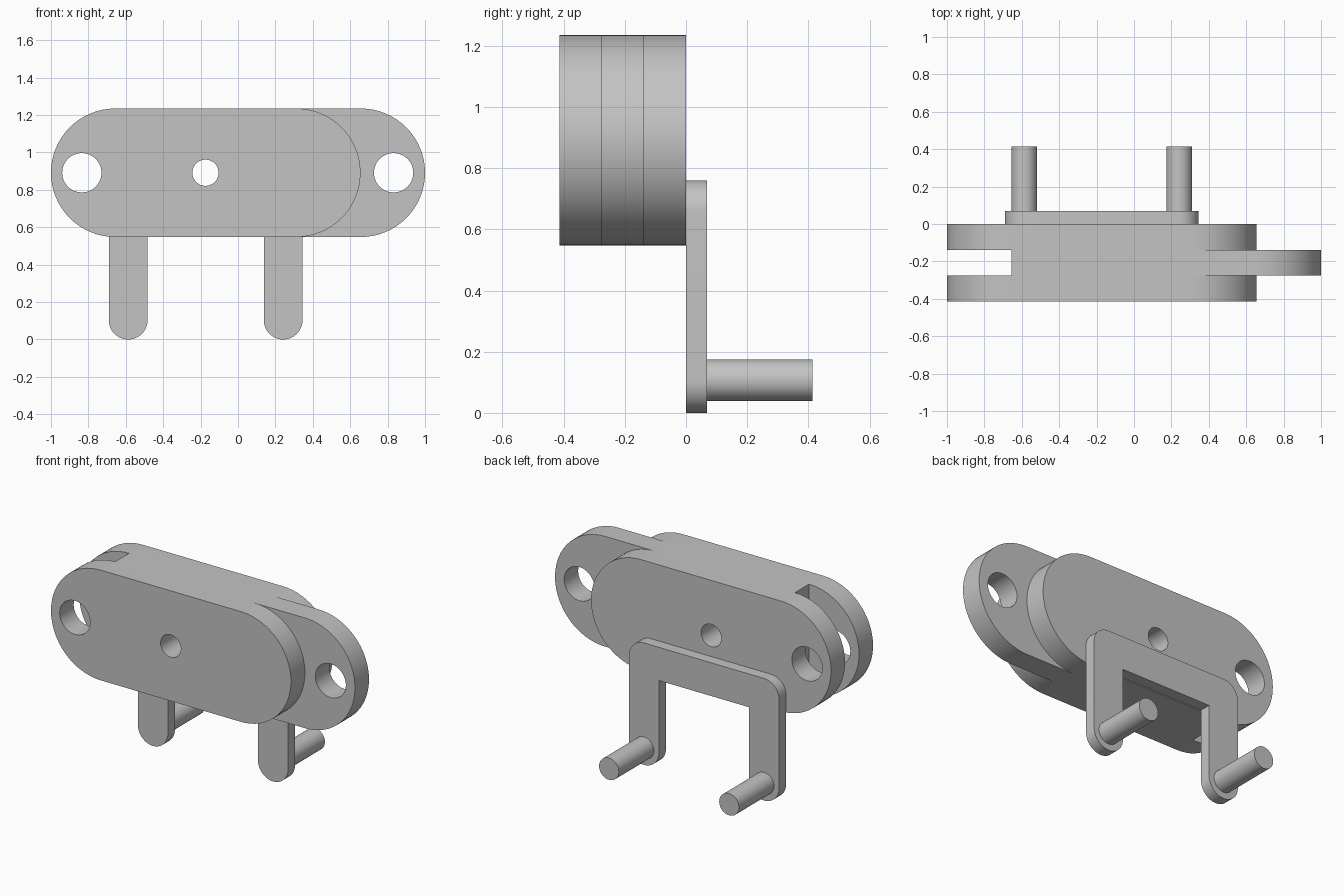
import bpy
import bmesh
from math import cos, sin, pi

if "Cube" in bpy.data.objects:
    bpy.data.objects.remove(bpy.data.objects["Cube"], do_unlink=True)

grey = bpy.data.materials.new("plain grey")
grey.use_nodes = True
grey.diffuse_color = (0.55, 0.55, 0.55, 1)
grey.node_tree.nodes["Principled BSDF"].inputs["Base Color"].default_value = (0.55, 0.55, 0.55, 1)

# Main dimensions
R = 0.3435          # radius of the link ends
MID = 0.8915        # height of the link axis
DEPTH = 0.414       # thickness of the link
THIRD = DEPTH / 3   # thickness of the tongue and the slot
ARM = 0.1035        # half width of the bracket arms
PLATE = 0.069       # thickness of the bracket
ARM_X = (-0.587, 0.2415)
BRACKET_TOP = 0.7605


def arc(x, z, r, start, end, steps=32):
    """Points of an arc in the xz plane, angles in half turns."""
    return [(x + r * cos(pi * (start + (end - start) * i / steps)),
             z + r * sin(pi * (start + (end - start) * i / steps)))
            for i in range(steps + 1)]


def extrude(name, outline, y0, y1):
    """Prism from an xz outline, running from y0 to y1."""
    bm = bmesh.new()
    face = bm.faces.new([bm.verts.new((x, y0, z)) for x, z in outline])
    out = bmesh.ops.extrude_face_region(bm, geom=[face])
    moved = [v for v in out["geom"] if isinstance(v, bmesh.types.BMVert)]
    bmesh.ops.translate(bm, verts=moved, vec=(0, y1 - y0, 0))
    bmesh.ops.recalc_face_normals(bm, faces=bm.faces)
    mesh = bpy.data.meshes.new(name)
    bm.to_mesh(mesh)
    bm.free()
    mesh.materials.append(grey)
    obj = bpy.data.objects.new(name, mesh)
    bpy.context.collection.objects.link(obj)
    return obj


def rod(name, x, z, r, y0, y1):
    return extrude(name, arc(x, z, r, 0, 2, 48)[:-1], y0, y1)


def select(obj):
    bpy.ops.object.select_all(action="DESELECT")
    obj.select_set(True)
    bpy.context.view_layer.objects.active = obj


def combine(obj, other, operation):
    """Apply a boolean and discard the helper."""
    other.hide_render = True
    mod = obj.modifiers.new("combine", "BOOLEAN")
    mod.operation, mod.object, mod.solver = operation, other, "EXACT"
    select(obj)
    bpy.ops.object.modifier_apply(modifier=mod.name)
    bpy.data.objects.remove(other, do_unlink=True)


# Link body with rounded ends
link = extrude("link_body",
               arc(0.655 - R, MID, R, -0.5, 0.5) + arc(R - 1, MID, R, 0.5, 1.5),
               -DEPTH, 0)

# Slot in one end, tongue on the other
slot = extrude("slot_cutter", [(-1.2, 0.3), (-0.655, 0.3), (-0.655, 1.5), (-1.2, 1.5)],
               -2 * THIRD, -THIRD)
combine(link, slot, "DIFFERENCE")
tongue = extrude("tongue", arc(1 - R, MID, R, -0.5, 0.5) + [(-0.1, MID + R), (-0.1, MID - R)],
                 -2 * THIRD, -THIRD)
combine(link, tongue, "UNION")

# Pin holes at both ends and a smaller hole in the middle of the body
for x, r in ((-0.835, 0.105), (0.832, 0.105), (-0.174, 0.07)):
    combine(link, rod("hole_cutter", x, MID, r, -0.6, 0.2), "DIFFERENCE")

# Bracket plate: crossbar with two hanging arms
left, right = ARM_X
bar_z = BRACKET_TOP - ARM
inner_z = BRACKET_TOP - 2 * ARM
bracket = extrude("bracket",
                  arc(right, bar_z, ARM, 0, 0.5, 16) + arc(left, bar_z, ARM, 0.5, 1, 16)
                  + arc(left, ARM, ARM, 1, 2) + [(left + ARM, inner_z), (right - ARM, inner_z)]
                  + arc(right, ARM, ARM, 1, 2),
                  0, PLATE)

# Pegs on the back of the arms
pegs = [rod(name, x, 0.107, 0.068, PLATE, DEPTH)
        for name, x in (("right_peg", left), ("left_peg", right))]

for obj in [link, bracket] + pegs:
    select(obj)
    bpy.ops.object.shade_smooth_by_angle(angle=pi / 6)
